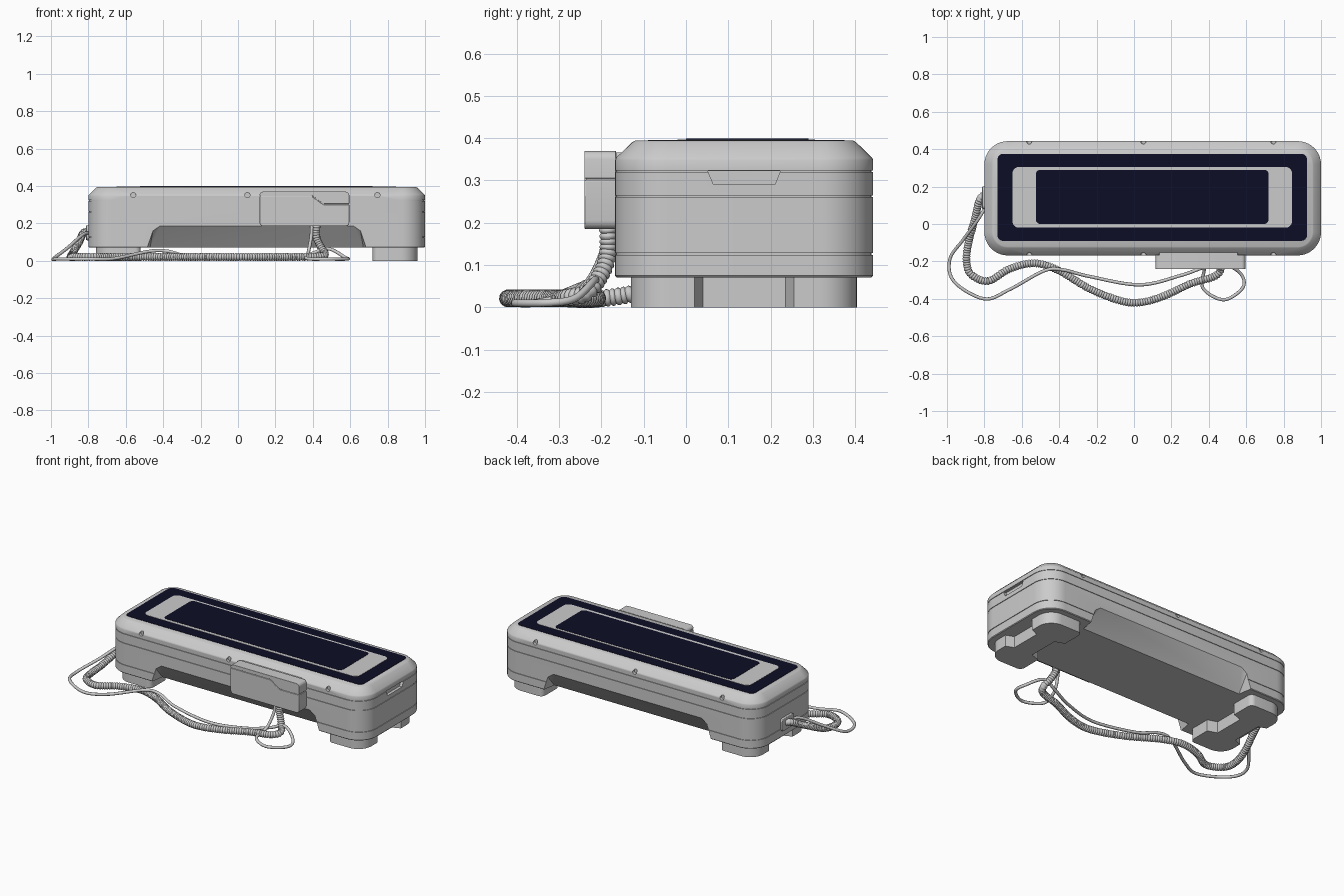
import bpy, bmesh, math
from mathutils import Vector

if "Cube" in bpy.data.objects:
    bpy.data.objects.remove(bpy.data.objects["Cube"])

CX, CY = 0.1, 0.1375          # centre of the case in plan


def finish(name, bm, mat=None, angle=30):
    bmesh.ops.recalc_face_normals(bm, faces=bm.faces)
    me = bpy.data.meshes.new(name)
    bm.to_mesh(me)
    bm.free()
    ob = bpy.data.objects.new(name, me)
    bpy.context.collection.objects.link(ob)
    if mat:
        me.materials.append(mat)
    smooth(ob, angle)
    return ob


def activate(ob):
    bpy.ops.object.select_all(action='DESELECT')
    ob.select_set(True)
    bpy.context.view_layer.objects.active = ob


def smooth(ob, angle=30):
    activate(ob)
    bpy.ops.object.shade_smooth_by_angle(angle=math.radians(angle))


def round_poly(pts, seg=8):
    """Outline from (u, v, radius) corners."""
    out = []
    for i, (x, y, r) in enumerate(pts):
        p = Vector((x, y))
        if r <= 0:
            out.append(p)
            continue
        a = (Vector(pts[i - 1][:2]) - p).normalized()
        b = (Vector(pts[(i + 1) % len(pts)][:2]) - p).normalized()
        half = a.angle(b) / 2
        t = r / math.tan(half)
        c = p + (a + b).normalized() * (r / math.sin(half))
        s, e = (p + a * t - c).normalized(), (p + b * t - c).normalized()
        out += [c + s.slerp(e, k / seg).normalized() * r for k in range(seg + 1)]
    return out


def rect(x0, x1, y0, y1, r, seg=8):
    return round_poly([(x0, y0, r), (x1, y0, r), (x1, y1, r), (x0, y1, r)], seg)


def skin(bm, rings):
    """Bridge closed rings of 3D points and cap both ends."""
    rows = [[bm.verts.new(p) for p in ring] for ring in rings]
    n = len(rows[0])
    for a, b in zip(rows, rows[1:]):
        for i in range(n):
            j = (i + 1) % n
            bm.faces.new((a[i], a[j], b[j], b[i]))
    bm.faces.new(rows[0])
    bm.faces.new(rows[-1])


def prism(name, outline, axis, a, b, mat=None, bevel=0):
    place = {'x': lambda u, v, w: (w, u, v), 'y': lambda u, v, w: (u, w, v),
             'z': lambda u, v, w: (u, v, w)}[axis]
    bm = bmesh.new()
    skin(bm, [[place(p[0], p[1], w) for p in outline] for w in (a, b)])
    ob = finish(name, bm, mat)
    if bevel:
        m = ob.modifiers.new("bevel", 'BEVEL')
        m.width, m.segments, m.limit_method = bevel, 3, 'ANGLE'
        bpy.ops.object.modifier_apply(modifier=m.name)
        smooth(ob)
    return ob


def cut(ob, cutter):
    cutter.hide_render = True
    m = ob.modifiers.new("cut", 'BOOLEAN')
    m.operation, m.object, m.solver = 'DIFFERENCE', cutter, 'EXACT'
    activate(ob)
    bpy.ops.object.modifier_apply(modifier=m.name)
    bpy.data.objects.remove(cutter)


def sweep(name, pts, radii, step, sides):
    """Tube along a smooth path; radii repeat ring by ring to form ribs."""
    P = [Vector(p) for p in pts]
    P = [2 * P[0] - P[1]] + P + [2 * P[-1] - P[-2]]
    dense = []
    for a, b, c, d in zip(P, P[1:], P[2:], P[3:]):
        for k in range(60):
            t = k / 60
            dense.append(0.5 * (2 * b + (c - a) * t + (2 * a - 5 * b + 4 * c - d) * t * t
                                + (3 * b - a - 3 * c + d) * t ** 3))
    path, run = [dense[0]], 0
    for p, q in zip(dense, dense[1:]):
        run += (q - p).length
        if run >= step:
            path.append(q)
            run -= step
    path.append(P[-2])
    rings, n = [], Vector((0, 0, 1))
    for i, p in enumerate(path):
        t = (path[min(i + 1, len(path) - 1)] - path[max(i - 1, 0)]).normalized()
        n = (n - t * n.dot(t)).normalized()
        b, r = t.cross(n), radii[i % len(radii)]
        rings.append([p + (n * math.cos(w) + b * math.sin(w)) * r
                      for w in (2 * math.pi * k / sides for k in range(sides))])
    bm = bmesh.new()
    skin(bm, rings)
    return finish(name, bm, None, 60)


navy = bpy.data.materials.new("navy")
navy.diffuse_color = (0.004, 0.004, 0.02, 1)
navy.use_nodes = True
navy.node_tree.nodes["Principled BSDF"].inputs["Base Color"].default_value = navy.diffuse_color

# case: stacked rounded outlines with seam grooves and a chamfered top
levels = [(0.071, 0.004), (0.075, 0)]
for z in (0.126, 0.263, 0.322):
    levels += [(z - 0.002, 0), (z - 0.002, 0.004), (z + 0.002, 0.004), (z + 0.002, 0)]
levels += [(0.348, 0), (0.354, 0.003), (0.390, 0.040), (0.394, 0.047)]
bm = bmesh.new()
skin(bm, [[(p.x, p.y, z) for p in rect(-0.80 + d, 1.0 - d, -0.168 + d, 0.443 - d, 0.125 - d, 10)]
          for z, d in levels])
case = finish("case", bm)

# sloped arch cut under each long side
for s in (-1, 1):
    bm = bmesh.new()
    for sx in (-1, 1):
        for x, z in ((0.585, 0), (0.585, 0.071), (0.555, 0.16), (0.517, 0.187)):
            for y in (0.3055, 0.45):
                bm.verts.new((CX + sx * x, CY + s * y, z))
        for z in (0, 0.071):
            bm.verts.new((CX + sx * 0.57, CY + s * 0.22, z))
    bmesh.ops.convex_hull(bm, input=bm.verts)
    cut(case, finish("arch_cutter", bm))

# screw dimples along both upper edges
for s in (-1, 1):
    for x in (-0.56, 0.05, 0.745):
        dot = [(x + 0.014 * math.cos(k * math.pi / 8), 0.352 + 0.014 * math.sin(k * math.pi / 8))
               for k in range(16)]
        cut(case, prism("dimple_cutter", dot, 'y', CY + s * 0.288, CY + s * 0.36))

# finger grip in the right end
cut(case, prism("grip_cutter", [(0.052, 0.322), (0.065, 0.29), (0.21, 0.29), (0.223, 0.322)],
                'x', 0.982, 1.05))
smooth(case)

# top panels
prism("outer_screen", rect(-0.73, 0.925, -0.09, 0.375, 0.03), 'z', 0.385, 0.396, navy)
prism("screen_frame", rect(-0.65, 0.845, -0.02, 0.305, 0.035), 'z', 0.385, 0.3975)
prism("inner_screen", rect(-0.525, 0.72, 0.0, 0.29, 0.025), 'z', 0.385, 0.399, navy)

# notched feet, mirrored end to end
foot = [(0.62, -0.13, 0.03), (0.86, -0.13, 0.09), (0.86, 0.02, 0), (0.81, 0.04, 0),
        (0.81, 0.235, 0), (0.86, 0.255, 0), (0.86, 0.405, 0.09), (0.62, 0.405, 0.03),
        (0.62, 0.255, 0), (0.68, 0.235, 0), (0.68, 0.04, 0), (0.62, 0.02, 0)]
for side, s in (("left", -1), ("right", 1)):
    prism(side + "_foot", [(CX + s * p.x, p.y) for p in round_poly(foot)], 'z', 0, 0.08)

# hanging handset: two shells with a stepped seam around a core
lower = [(0.115, 0.185, 0.02), (0.595, 0.185, 0.02), (0.595, 0.301, 0), (0.455, 0.301, 0.02),
         (0.395, 0.345, 0.02), (0.115, 0.345, 0)]
upper = [(0.115, 0.349, 0), (0.397, 0.349, 0.02), (0.457, 0.305, 0.02), (0.595, 0.305, 0),
         (0.595, 0.370, 0.02), (0.115, 0.370, 0.02)]
prism("handset_lower_shell", round_poly(lower, 4), 'y', -0.24, -0.166, bevel=0.003)
prism("handset_upper_shell", round_poly(upper, 4), 'y', -0.24, -0.166, bevel=0.003)
prism("handset_core", rect(0.12, 0.59, 0.19, 0.365, 0.015), 'y', -0.236, -0.165)
prism("handset_hook", rect(0.135, 0.555, 0.34, 0.366, 0.006), 'y', -0.17, -0.145)

# cable port on the left end
prism("cable_port", rect(0.08, 0.20, 0.11, 0.19, 0.02), 'x', -0.812, -0.78, bevel=0.004)

# ribbed cable from the port to the handset
sweep("ribbed_cable", [
    (-0.79, 0.16, 0.15), (-0.825, 0.13, 0.15), (-0.85, 0.03, 0.10), (-0.885, -0.10, 0.04),
    (-0.895, -0.2, 0.021), (-0.87, -0.27, 0.021), (-0.78, -0.305, 0.021), (-0.665, -0.24, 0.021),
    (-0.53, -0.21, 0.021), (-0.40, -0.25, 0.021), (-0.24, -0.345, 0.021), (-0.08, -0.408, 0.021),
    (0.03, -0.42, 0.021), (0.16, -0.385, 0.021), (0.30, -0.32, 0.021), (0.43, -0.28, 0.023),
    (0.465, -0.235, 0.035), (0.44, -0.20, 0.08), (0.42, -0.185, 0.13), (0.42, -0.185, 0.20)],
    (0.017, 0.021, 0.021), 0.0045, 12)

# thin wire that wanders beside it and loops below the handset
sweep("thin_wire", [
    (-0.79, 0.10, 0.15), (-0.83, 0.03, 0.14), (-0.91, -0.08, 0.07), (-0.985, -0.19, 0.012),
    (-0.96, -0.31, 0.010), (-0.80, -0.40, 0.010), (-0.665, -0.35, 0.012), (-0.48, -0.25, 0.050),
    (-0.38, -0.245, 0.052), (-0.24, -0.28, 0.02), (0.03, -0.325, 0.010), (0.25, -0.275, 0.014),
    (0.38, -0.23, 0.035), (0.48, -0.215, 0.065), (0.57, -0.265, 0.02), (0.582, -0.34, 0.010),
    (0.48, -0.405, 0.010), (0.37, -0.345, 0.012), (0.375, -0.25, 0.04), (0.39, -0.20, 0.12),
    (0.395, -0.19, 0.19)],
    (0.009,), 0.012, 10)
